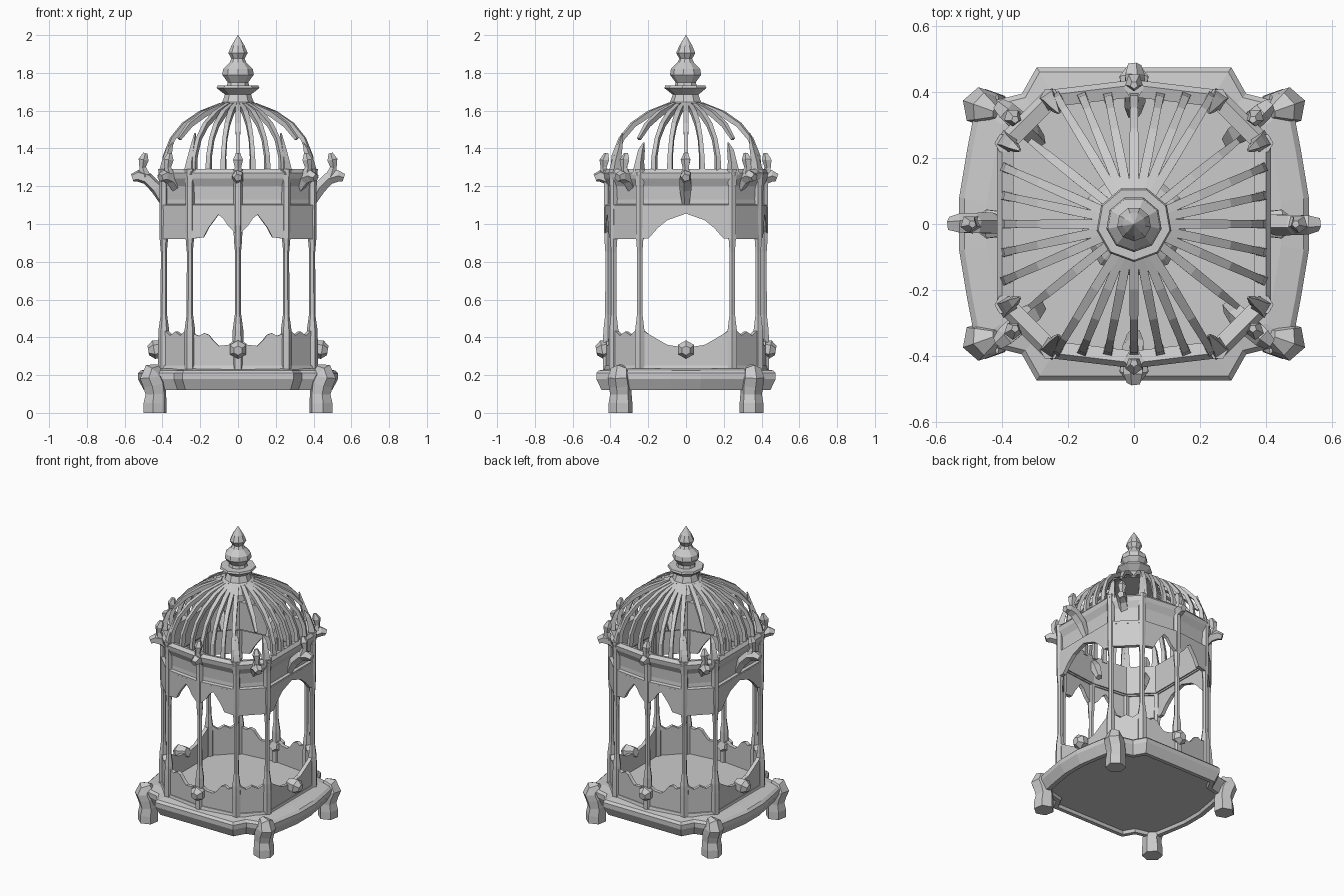
import bpy, bmesh, math
from mathutils import Vector

if "Cube" in bpy.data.objects:
    bpy.data.objects.remove(bpy.data.objects["Cube"])

SIGNS = [(1, 1), (-1, 1), (-1, -1), (1, -1)]
# ten-sided wall plan (counter-clockwise) and the wider footed base plan
PLAN = [(.385, -.24), (.385, .24), (.25, .375), (0, .405), (-.25, .375),
        (-.385, .24), (-.385, -.24), (-.25, -.375), (0, -.405), (.25, -.375)]
QUAD = [(.53, .08), (.505, .23), (.48, .36), (.34, .395), (.295, .475)]
BASE = (QUAD + [(-x, y) for x, y in QUAD[::-1]]
        + [(-x, -y) for x, y in QUAD] + [(x, -y) for x, y in QUAD[::-1]])


def finish(bm, name):
    bmesh.ops.remove_doubles(bm, verts=bm.verts, dist=.0005)
    bmesh.ops.recalc_face_normals(bm, faces=bm.faces)
    me = bpy.data.meshes.new(name)
    bm.to_mesh(me)
    bm.free()
    ob = bpy.data.objects.new(name, me)
    bpy.context.collection.objects.link(ob)
    return ob


def skin(bm, rings, closed=False):
    n = len(rings[0])
    for k in range(len(rings) if closed else len(rings) - 1):
        a, b = rings[k], rings[(k + 1) % len(rings)]
        for i in range(n):
            j = (i + 1) % n
            bm.faces.new((a[i], a[j], b[j], b[i]))
    if not closed:
        bm.faces.new(rings[0])
        bm.faces.new(rings[-1])


def tube(bm, pts, radii, sides=4):
    """Tapered tube along a path lying in one vertical plane."""
    pts = [Vector(p) for p in pts]
    h = pts[-1] - pts[0]
    h.z = 0
    h = h.normalized() if h.length > .001 else Vector((1, 0, 0))
    side = Vector((0, 0, 1)).cross(h)
    rings = []
    for i, p in enumerate(pts):
        t = (pts[min(i + 1, len(pts) - 1)] - pts[max(i - 1, 0)]).normalized()
        up = side.cross(t)
        ring = []
        for k in range(sides):
            a = math.tau * (k + .5) / sides
            ring.append(bm.verts.new(p + radii[i] * (math.cos(a) * side + math.sin(a) * up)))
        rings.append(ring)
    skin(bm, rings)


def loft(name, plan, profile, closed=False):
    """Stack scaled copies of a plan; closed profiles make hollow rings."""
    bm = bmesh.new()
    skin(bm, [[bm.verts.new((x * s, y * s, z)) for x, y in plan] for s, z in profile], closed)
    return finish(bm, name)


def wall(name, scale, lower, upper, steps=10):
    """Thin wall around the plan with shaped lower and upper edges."""
    bm = bmesh.new()
    for e, a in enumerate(PLAN):
        b = PLAN[(e + 1) % 10]
        kind = 'side' if e in (0, 5) else 'corner' if e in (1, 4, 6, 9) else 'front'
        old = None
        for k in range(steps + 1):
            t = k / steps
            x, y = [scale * (a[i] + (b[i] - a[i]) * t) for i in (0, 1)]
            # front halves always run from corner post to middle post
            u = 1 - t if e in (3, 8) else t
            new = [bm.verts.new((x, y, f(kind, u))) for f in (lower, upper)]
            if old:
                bm.faces.new((old[0], new[0], new[1], old[1]))
            old = new
    ob = finish(bm, name)
    m = ob.modifiers.new('thickness', 'SOLIDIFY')
    m.thickness = .025
    m.offset = 0
    return ob


def lerp(table, t):
    for (a, p), (b, q) in zip(table, table[1:]):
        if t <= b:
            return p + (q - p) * (t - a) / (b - a)
    return table[-1][1]


# base slab with a slightly recessed underside, and its feet
loft('base', BASE, [(.87, .14), (.885, .12), (.94, .12), (.97, .15), (1, .18), (1, .21), (.97, .225), (.84, .235)])
bm = bmesh.new()
for sx, sy in SIGNS:
    d = Vector((sx * .85, sy * .3, 0))
    c = Vector((sx * .435, sy * .345, 0))
    path = [(.005, 0), (.005, .05), (0, .1), (.01, .15), (.03, .19), (.02, .22), (-.02, .24)]
    tube(bm, [c + d * o + Vector((0, 0, z)) for o, z in path],
         [.064, .064, .058, .062, .062, .05, .02], 6)
finish(bm, 'feet')

# parapet with dipping top edge
PAR = {'side': [(0, .45), (.12, .41), (.3, .36), (.5, .345), (.7, .36), (.88, .41), (1, .45)],
       'corner': [(0, .45), (.3, .41), (.5, .43), (.7, .41), (1, .45)],
       'front': [(0, .45), (.15, .40), (.35, .43), (.5, .38), (.6, .355), (.8, .36), (1, .40)]}
wall('parapet', 1.02, lambda k, t: .22, lambda k, t: lerp(PAR[k], t))
loft('parapet_moulding', PLAN, [(1.0, .22), (1.08, .22), (1.06, .25), (1.0, .26)], True)

# frieze with arched lower edge
FRI = {'side': [(0, .92), (.12, .925), (.2, .98), (.3, 1.02), (.5, 1.055), (.7, 1.02), (.8, .98), (.88, .925), (1, .92)],
       'corner': [(0, .92), (1, .92)],
       'front': [(0, .92), (.3, .93), (.4, .98), (.6, 1.05), (.7, 1.03), (.8, .99), (1, .94)]}
wall('frieze', 1.03, lambda k, t: lerp(FRI[k], t), lambda k, t: 1.09)

# drum and cornice rings
loft('frieze_moulding', PLAN, [(.98, 1.08), (1.06, 1.08), (1.06, 1.1), (.98, 1.11)], True)
loft('cornice', PLAN, [(.96, 1.09), (1.02, 1.09), (1.01, 1.13), (1.02, 1.2), (1.07, 1.24),
                       (1.08, 1.27), (1.04, 1.29), (.95, 1.28)], True)

# ten slender posts with flared ends
bm = bmesh.new()
for x, y in PLAN:
    zs = [.22, .38, .44, .52, .85, .92, 1.0, 1.2, 1.29]
    tube(bm, [(x * 1.02, y * 1.02, z) for z in zs],
         [.03, .03, .028, .017, .016, .022, .024, .024, .03], 6)
finish(bm, 'posts')

# cornice horns on the four axes and four corners
bm = bmesh.new()
for x, y, s in [(1, 0, 1), (-1, 0, 1), (0, 1, .86), (0, -1, .86)] + \
        [(sx * .75, sy * .66, .98) for sx, sy in SIGNS]:
    def at(r, z):
        return (x * r * s, y * r * s, z)
    tube(bm, [at(.39, 1.11), at(.43, 1.19), at(.48, 1.24), at(.53, 1.255), at(.56, 1.245)],
         [.022, .035, .034, .032, .022], 5)
    tube(bm, [at(.49, 1.25), at(.505, 1.30), at(.50, 1.34), at(.49, 1.375)],
         [.03, .018, .028, .012], 5)
finish(bm, 'cornice_horns')

# knobs on the parapet, one per axis
bm = bmesh.new()
for x, y in [(1, 0), (-1, 0), (0, 1), (0, -1)]:
    tube(bm, [(x * r, y * r, z) for r, z in [(.38, .35), (.41, .34), (.445, .335), (.475, .33)]],
         [.03, .045, .05, .025], 6)
finish(bm, 'parapet_knobs')

# dome ribs springing from a squared plan to the crown
ARC = [(1, 1.26), (.98, 1.36), (.89, 1.45), (.73, 1.525), (.5, 1.585), (.22, 1.63)]
springers = [(i * .078, s * .385) for i in range(-3, 4) for s in (1, -1)]
springers += [(s * .39, i * .085) for i in range(-2, 3) for s in (1, -1)]
bm = bmesh.new()
for x, y in springers:
    tube(bm, [(x * f, y * f, z) for f, z in ARC], [.02, .017, .016, .018, .02, .018])
for sx, sy in SIGNS:
    # short corner ribs end before the cornice
    tube(bm, [(sx * .35 * f, sy * .28 * f, z) for f, z in ARC[2:]], [.012, .018, .02, .018])
finish(bm, 'dome_ribs')

# pointed leaves standing at the cornice corners
bm = bmesh.new()
for sx, sy in SIGNS:
    for x, y, top in [(.25, .37, 1.48), (.38, .245, 1.43)]:
        tube(bm, [(sx * x * f, sy * y * f, z) for f, z in
                  [(1.02, 1.26), (1.0, 1.33), (.96, 1.39), (.91, top)]],
             [.036, .024, .018, .004])
finish(bm, 'corner_leaves')

# crown and finial
bm = bmesh.new()
prof = [(.16, 1.595), (.14, 1.62), (.085, 1.645), (.07, 1.685), (.115, 1.72), (.11, 1.732), (.06, 1.732),
        (.055, 1.75), (.085, 1.79), (.08, 1.82), (.045, 1.855), (.035, 1.875), (.052, 1.905),
        (.035, 1.945), (0.001, 2.0)]
tube(bm, [(0, 0, z) for r, z in prof], [r for r, z in prof], 9)
finish(bm, 'crown_finial')
